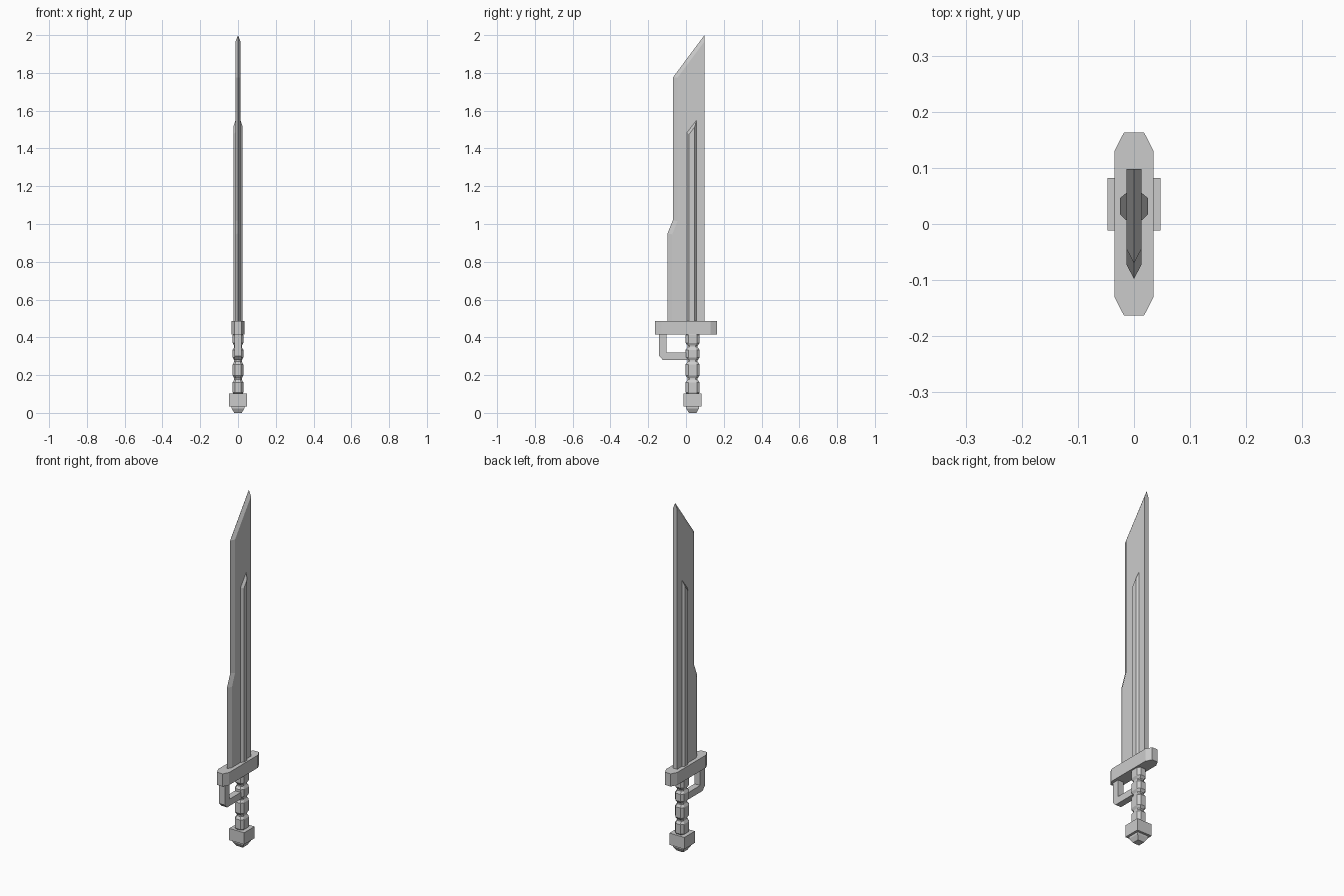
import bpy, bmesh

if "Cube" in bpy.data.objects:
    bpy.data.objects.remove(bpy.data.objects["Cube"])


def loft(name, rings):
    """Skin matching rings of 3D points and cap both ends."""
    bm = bmesh.new()
    vs = [[bm.verts.new(p) for p in r] for r in rings]
    n = len(vs[0])
    bm.faces.new(vs[0])
    bm.faces.new(vs[-1])
    for a, b in zip(vs, vs[1:]):
        for i in range(n):
            j = (i + 1) % n
            bm.faces.new((a[i], a[j], b[j], b[i]))
    bmesh.ops.recalc_face_normals(bm, faces=bm.faces)
    me = bpy.data.meshes.new(name)
    bm.to_mesh(me)
    bm.free()
    ob = bpy.data.objects.new(name, me)
    bpy.context.collection.objects.link(ob)
    return ob


def side(x, profile):
    """(y, z) profile placed at x."""
    return [(x, y, z) for y, z in profile]


def octagon(a, b, ca, cb, y, z):
    """Chamfered rectangle, half sizes a, b, corner cuts ca, cb."""
    pts = [(a, b - cb), (a - ca, b), (ca - a, b), (-a, b - cb),
           (-a, cb - b), (ca - a, -b), (a - ca, -b), (a, cb - b)]
    return [(px, y + py, z) for px, py in pts]


def square(a, y, z):
    return [(sx * a, y + sy * a, z) for sx, sy in ((1, 1), (-1, 1), (-1, -1), (1, -1))]


GRIP_Y = 0.035

# blade: flat sides, flat spine, sharpened front and tip
edge = [(.098, .45), (-.098, .45), (-.098, .95), (-.07, 1.02), (-.07, 1.775), (.098, 2.0)]
flat = [(.098, .45), (-.073, .45), (-.073, .945), (-.045, 1.015), (-.045, 1.775), (.098, 1.966)]
loft("blade", [side(-.013, flat), side(0, edge), side(.013, flat)])

# raised rib on both blade faces
low = [(.056, .45), (.006, .45), (.006, 1.485), (.056, 1.55)]
high = [(.046, .45), (.017, .45), (.017, 1.475), (.046, 1.515)]
loft("blade_rib", [side(-.025, high), side(-.013, low), side(.013, low), side(.025, high)])

# cross guard
loft("cross_guard", [octagon(.035, .163, .017, .033, 0, z) for z in (.415, .487)])

# finger guard
hook = [(-.143, .42), (-.143, .302), (-.123, .281), (.02, .281), (.02, .32), (-.102, .32), (-.102, .42)]
loft("finger_guard", [side(-.018, hook), side(.018, hook)])

# grip: stacked chamfered swellings between narrow necks
rings = []
for z0, z1 in ((.09, .18), (.18, .275), (.275, .352), (.352, .43)):
    for z, s in ((z0 + .004, .72), (z0 + .018, 1), (z1 - .018, 1), (z1 - .004, .72)):
        rings.append(octagon(.028 * s, .037 * s, .012 * s, .015 * s, GRIP_Y, z))
loft("grip", rings)

# pommel block and tapered end cap
loft("pommel", [square(.047, GRIP_Y, z) for z in (.035, .102)])
loft("pommel_cap", [square(.02, GRIP_Y, 0), square(.034, GRIP_Y, .024), square(.034, GRIP_Y, .04)])
